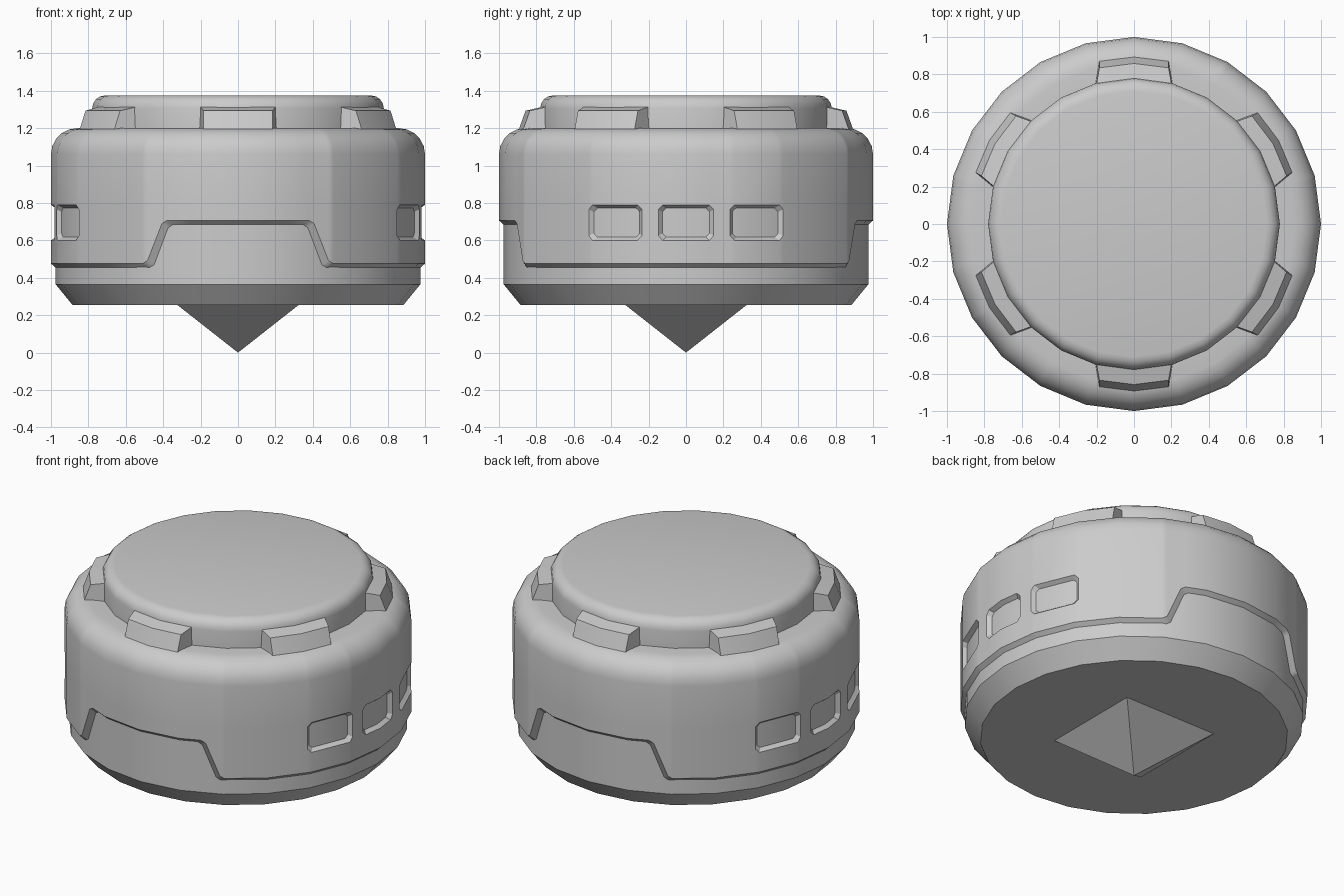
import bpy
import bmesh
from math import sin, cos, pi, radians

SIDES = 24
SHELL_R, CORE_R = 1.0, 0.975

if "Cube" in bpy.data.objects:
    bpy.data.objects.remove(bpy.data.objects["Cube"])

grey = bpy.data.materials.new("plain_grey")
grey.use_nodes = True
grey.diffuse_color = (0.6, 0.6, 0.6, 1)
grey.node_tree.nodes["Principled BSDF"].inputs["Base Color"].default_value = grey.diffuse_color


def finish(bm, name, smooth=True):
    bmesh.ops.recalc_face_normals(bm, faces=bm.faces)
    mesh = bpy.data.meshes.new(name)
    bm.to_mesh(mesh)
    bm.free()
    mesh.materials.append(grey)
    ob = bpy.data.objects.new(name, mesh)
    bpy.context.collection.objects.link(ob)
    bpy.ops.object.select_all(action="DESELECT")
    ob.select_set(True)
    bpy.context.view_layer.objects.active = ob
    if smooth:
        bpy.ops.object.shade_smooth_by_angle(angle=radians(30))
    return ob


def arc(r, z, size, steps):
    """Rounded shoulder ending at outer radius r and top height z."""
    return [(r - size + size * cos(k * pi / 2 / steps),
             z - size + size * sin(k * pi / 2 / steps)) for k in range(steps + 1)]


def lathe(name, profile):
    bm = bmesh.new()
    rings = [[bm.verts.new((r * cos(2 * pi * k / SIDES), r * sin(2 * pi * k / SIDES), z))
              for k in range(SIDES)] for r, z in profile]
    for a, b in zip(rings, rings[1:]):
        for k in range(SIDES):
            n = (k + 1) % SIDES
            bm.faces.new((a[k], a[n], b[n], b[k]))
    bm.faces.new(rings[0])
    bm.faces.new(rings[-1])
    return finish(bm, name)


def on_prism(deg, r, z):
    """Point on the faceted cylinder at an angle in degrees."""
    step = 360 / SIDES
    r *= cos(radians(step / 2)) / cos(radians(deg % step - step / 2))
    return r * cos(radians(deg)), r * sin(radians(deg)), z


# Core and top cap
lathe("core", [(0.885, 0.255), (CORE_R, 0.365), (CORE_R, 1.0)])
lathe("top_cap", [(0.78, 1.15)] + arc(0.78, 1.375, 0.07, 4))

# Outer shell: one quarter with a stepped lower edge and window holes, mirrored twice
WINDOWS = [(0, 8.6), (22.5, 8.9)]      # centre and half width in degrees
LOW, HIGH, CORNER = 0.6, 0.79, 0.025
EDGE = {59.3: 0.476, 60: 0.482, 61: 0.492, 65.8: 0.69, 67.4: 0.706}
columns = sorted({0, 7.2, 8.6, 13.6, 15, 30, 31.4, 45, 75, 90} | set(EDGE))


def edge_height(deg):
    return EDGE.get(deg, 0.476 if deg < 59 else 0.706)


def find_window(deg, z):
    for c, h in WINDOWS:
        if abs(deg - c) < h + 0.01 and LOW - 0.001 < z < HIGH + 0.001:
            return c, h
    return None


bm = bmesh.new()
place = {}
grid = []
for deg in columns:
    z0 = edge_height(deg)
    rows = [(SHELL_R, z0)]
    for k, z in enumerate((LOW, LOW + CORNER, HIGH - CORNER, HIGH)):
        rows.append((SHELL_R, max(z, z0 + 0.01 * (k + 1))))
    rows += arc(SHELL_R, 1.2, 0.14, 5) + [(0.7, 1.2)]
    column = []
    for r, z in rows:
        v = bm.verts.new(on_prism(deg, r, z))
        place[v] = (deg, z)
        column.append(v)
    grid.append(column)

for i in range(len(columns) - 1):
    mid = (columns[i] + columns[i + 1]) / 2
    for j in range(len(grid[0]) - 1):
        cell = [grid[i][j], grid[i + 1][j], grid[i + 1][j + 1], grid[i][j + 1]]
        win = find_window(mid, (place[cell[0]][1] + place[cell[2]][1]) / 2) if 0 < j < 4 else None
        if win:
            c, h = win
            if j == 2 or abs(mid - c) < h - 1.45:
                continue
            # clipped window corner: drop the vertex nearest the middle
            cell.remove(min(cell, key=lambda v: abs(place[v][0] - c)
                            + 100 * abs(place[v][1] - (LOW + HIGH) / 2)))
        bm.faces.new(cell)


def is_rim(e):
    a, b = e.verts
    on_seam = any(abs(place[a][0] - s) + abs(place[b][0] - s) < 0.01 for s in (0, 90))
    return e.is_boundary and not on_seam and a.co.z < 1.1


# Sloping lips that run from the shell down to the core
inner = {}


def lip(v):
    if v not in inner:
        deg, z = place[v]
        win = find_window(deg, z)
        if win:
            c, h = win
            mid_z = (LOW + HIGH) / 2
            deg = c + (deg - c) * (h - 1.2) / h
            z = mid_z + (z - mid_z) * 0.8
        else:
            z -= 0.024
            if deg in EDGE:
                deg += 1.6
        inner[v] = bm.verts.new(on_prism(deg, CORE_R - 0.002, z))
    return inner[v]


for e in [e for e in bm.edges if is_rim(e)]:
    a, b = e.verts
    bm.faces.new((a, b, lip(b), lip(a)))
bmesh.ops.delete(bm, geom=[v for v in bm.verts if not v.link_faces], context="VERTS")
shell = finish(bm, "outer_shell")
mirror = shell.modifiers.new("Mirror", "MIRROR")
mirror.use_axis = (True, True, False)

# Six wedge lugs around the cap
bm = bmesh.new()
for k in range(6):
    t = radians(30 + 60 * k)
    sections = []
    for side in (-1, 0, 1):
        drop = 0.023 * abs(side)
        pts = [(0.72, 0.215, 1.19), (0.893, 0.185, 1.195), (0.858, 0.185, 1.293), (0.72, 0.21, 1.325)]
        sections.append([bm.verts.new(((r - drop) * cos(t) - side * w * sin(t),
                                       (r - drop) * sin(t) + side * w * cos(t), z))
                         for r, w, z in pts])
    for a, b in zip(sections, sections[1:]):
        for j in range(4):
            n = (j + 1) % 4
            bm.faces.new((a[j], a[n], b[n], b[j]))
    bm.faces.new(sections[0])
    bm.faces.new(sections[-1])
finish(bm, "cap_lugs")

# Pointed foot: a square pyramid aimed downwards
bm = bmesh.new()
H = 0.326
base = [bm.verts.new((x * H, y * H, 0.256)) for x, y in ((-1, -1), (1, -1), (1, 1), (-1, 1))]
tip = bm.verts.new((0, 0, 0))
for k in range(4):
    bm.faces.new((base[k], base[(k + 1) % 4], tip))
bm.faces.new(base)
finish(bm, "pointed_foot", smooth=False)
